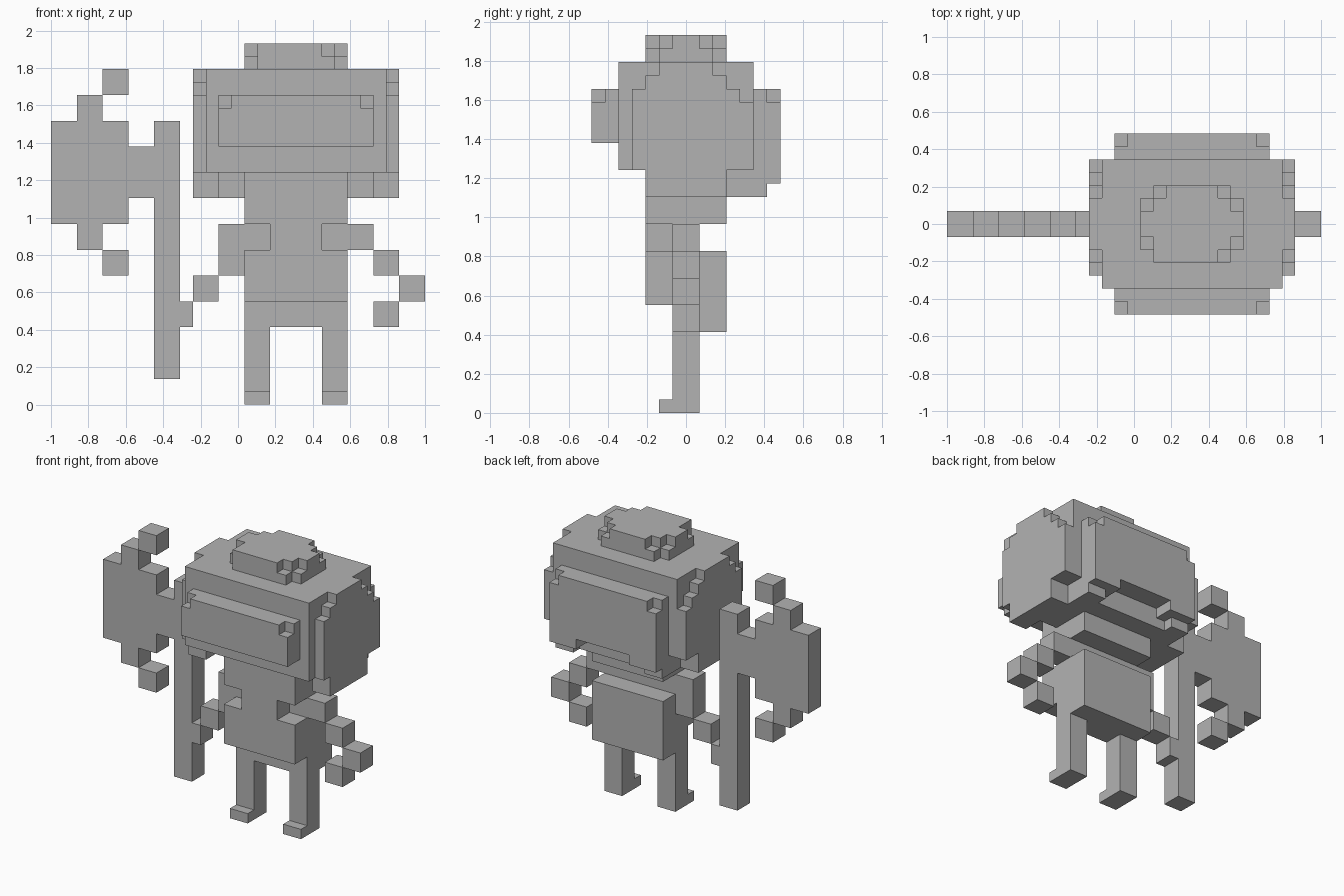
import bpy, bmesh
from itertools import product
from mathutils import Vector

if "Cube" in bpy.data.objects:
    bpy.data.objects.remove(bpy.data.objects["Cube"], do_unlink=True)

U = 2 / 14.5                 # one block
CENTRE = -1 + 9.5 * U        # x of the figure's middle plane

grey = bpy.data.materials.new("plain_grey")
grey.use_nodes = True
colour = (0.45, 0.45, 0.45, 1)
grey.diffuse_color = colour
grey.node_tree.nodes["Principled BSDF"].inputs["Base Color"].default_value = colour


def box(x0, x1, y0, y1, z0, z1):
    """Half-block cells filling a box given in blocks."""
    spans = [range(round(2 * a), round(2 * b))
             for a, b in ((x0, x1), (y0, y1), (z0, z1))]
    return set(product(*spans))


def mirror_x(cells):
    return cells | {(-1 - x, y, z) for x, y, z in cells}


def mirror_y(cells):
    return cells | {(x, -1 - y, z) for x, y, z in cells}


def build(name, cells):
    """Skin a set of cells with outward faces and merge the flat areas."""
    bm = bmesh.new()
    corners = {}

    def vert(p):
        if p not in corners:
            corners[p] = bm.verts.new((CENTRE + p[0] * U / 2, p[1] * U / 2, p[2] * U / 2))
        return corners[p]

    for cell in cells:
        for axis, side in product(range(3), (0, 1)):
            step = list(cell)
            step[axis] += 2 * side - 1
            if tuple(step) in cells:
                continue
            a, b = (axis + 1) % 3, (axis + 2) % 3
            ring = []
            for da, db in ((0, 0), (1, 0), (1, 1), (0, 1)):
                p = list(cell)
                p[axis] += side
                p[a] += da
                p[b] += db
                ring.append(vert(tuple(p)))
            bm.faces.new(ring if side else ring[::-1])
    bmesh.ops.dissolve_limit(bm, angle_limit=0.01, verts=bm.verts, edges=bm.edges)
    mesh = bpy.data.meshes.new(name)
    bm.to_mesh(mesh)
    bm.free()
    mesh.materials.append(grey)
    obj = bpy.data.objects.new(name, mesh)
    bpy.context.collection.objects.link(obj)
    return obj


# Cap with nibbled corners
cap = box(-2, 2, -1.5, 1.5, 13, 14)
nibble = box(1.5, 2, 1, 1.5, 13, 14) | box(1.5, 2, 0.5, 1, 13.5, 14) | box(1, 1.5, 1, 1.5, 13.5, 14)
cap -= mirror_x(mirror_y(nibble))
cap |= box(-1.5, -1, -1.5, -1, 13.5, 14)
build("cap", cap)

# Head: crown, main mass, lower sides
head = box(-3.5, 3.5, -2.5, 2.5, 12, 13) | box(-4, 4, -1.5, 1.5, 12, 13)
head -= mirror_x(mirror_y(box(3.5, 4, 1, 1.5, 12.5, 13)))
head |= box(-4, 4, -2.5, 2.5, 9, 12)
head -= mirror_x(box(3.5, 4, -2.5, -2, 9, 12) | box(3.5, 4, 2, 2.5, 11.5, 12))
head |= box(-4, 4, -1.5, 1.5, 8, 9) | box(-3, 3, 1.5, 2.5, 8, 9)
head -= mirror_x(box(2, 3, -1.5, -0.5, 8, 9))
# Front brow slab and back slab
head |= box(-3, 3, -3.5, -2.5, 10, 12) | box(-3, 3, 2.5, 3.5, 9, 12)
head -= mirror_x(mirror_y(box(2.5, 3, 3, 3.5, 11.5, 12)))
# Hanging tabs on either side of the back arch
head |= mirror_x(box(2, 3, 2.5, 3.5, 8.5, 9) | box(2, 3, 2.5, 3, 8, 8.5)
                 | box(1.5, 2, 2.5, 3.5, 8.5, 9))
build("head", head)

# Neck and torso
build("neck", box(-2, 2, -1.5, 1.5, 7, 8))
torso = box(-2, 2, -0.5, 0.5, 3, 7) | box(-2, 2, 0.5, 1.5, 3, 6)
torso |= box(-2, 2, -1.5, -0.5, 4, 6) | box(-1, 1, -1.5, -0.5, 6, 7)
build("torso", torso)

# Arms
build("left_arm", box(2, 3, -.5, .5, 6, 7) | box(3, 4, -.5, .5, 5, 6)
      | box(4, 5, -.5, .5, 4, 5) | box(3, 4, -.5, .5, 3, 4))
build("right_arm", box(-3, -2, -.5, .5, 5, 7) | box(-4, -3, -.5, .5, 4, 5)
      | box(-4.5, -4, -.5, .5, 3, 4))

# Legs with short toes
for name, x in (("right_leg", -2), ("left_leg", 1)):
    build(name, box(x, x + 1, -0.5, 0.5, 0, 3) | box(x, x + 1, -1, -0.5, 0, 0.5))

# Axe: shaft and stepped blade, symmetric about its own height
build("axe_shaft", box(-5.5, -4.5, -0.5, 0.5, 1, 11))
blade = set()
for x, low, high in ((-6.5, 8, 10), (-7.5, 7, 11), (-8.5, 6, 12), (-9.5, 7, 11),
                     (-7.5, 12, 13), (-7.5, 5, 6)):
    blade |= box(x, x + 1, -0.5, 0.5, low, high)
build("axe_blade", blade)
